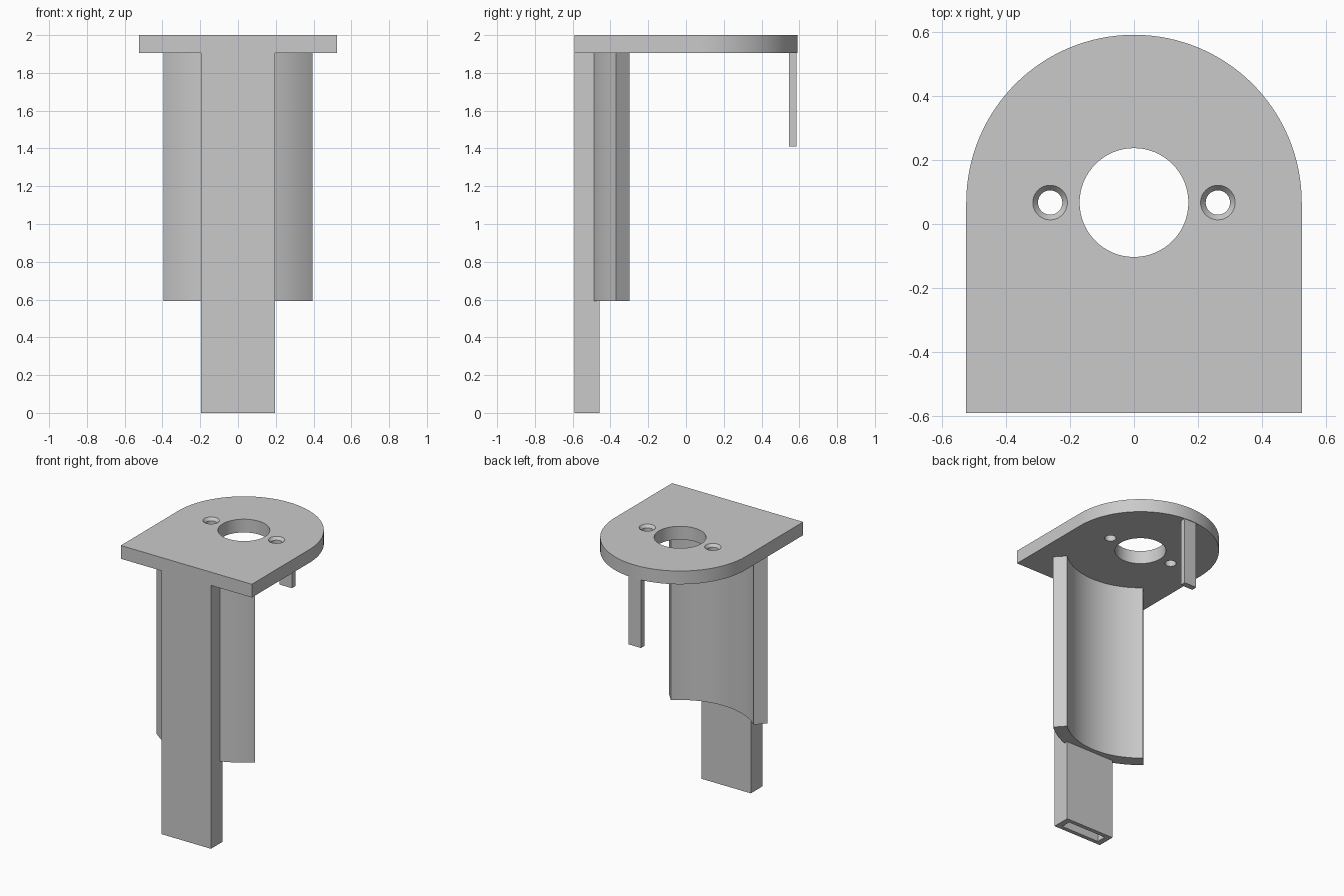
import bpy
import bmesh
import math

if "Cube" in bpy.data.objects:
    bpy.data.objects.remove(bpy.data.objects["Cube"], do_unlink=True)

GREY = (0.59, 0.59, 0.59, 1)
grey = bpy.data.materials.new("plain grey")
grey.use_nodes = True
grey.diffuse_color = GREY
grey.node_tree.nodes["Principled BSDF"].inputs["Base Color"].default_value = GREY

PLATE_LOW, TOP = 1.904, 2.0
HALF_W, FRONT = 0.524, -0.59
CENTRE_Y = 0.067


def add_object(name, bm):
    bmesh.ops.recalc_face_normals(bm, faces=bm.faces)
    mesh = bpy.data.meshes.new(name)
    bm.to_mesh(mesh)
    bm.free()
    mesh.materials.append(grey)
    obj = bpy.data.objects.new(name, mesh)
    bpy.context.collection.objects.link(obj)
    return obj


def extrude_outline(name, points, z0, z1):
    bm = bmesh.new()
    face = bm.faces.new([bm.verts.new((x, y, z0)) for x, y in points])
    result = bmesh.ops.extrude_face_region(bm, geom=[face])
    top = [v for v in result["geom"] if isinstance(v, bmesh.types.BMVert)]
    bmesh.ops.translate(bm, verts=top, vec=(0, 0, z1 - z0))
    return add_object(name, bm)


def box(name, x, y0, y1, z0, z1):
    return extrude_outline(name, [(-x, y0), (x, y0), (x, y1), (-x, y1)], z0, z1)


def round_cutter(x, r_low, r_high, z0, z1):
    bm = bmesh.new()
    bmesh.ops.create_cone(bm, cap_ends=True, segments=64, radius1=r_low,
                          radius2=r_high, depth=z1 - z0)
    bmesh.ops.translate(bm, verts=bm.verts, vec=(x, CENTRE_Y, (z0 + z1) / 2))
    return add_object("hole_cutter", bm)


def cut(obj, cutter):
    mod = obj.modifiers.new("cut", "BOOLEAN")
    mod.operation = "DIFFERENCE"
    mod.solver = "EXACT"
    mod.object = cutter
    bpy.context.view_layer.objects.active = obj
    bpy.ops.object.modifier_apply(modifier=mod.name)


def arc(radius, start, end, steps):
    return [(radius * math.cos(start + (end - start) * i / steps),
             CENTRE_Y + radius * math.sin(start + (end - start) * i / steps))
            for i in range(steps + 1)]


# Mounting plate: square front, round back, one bore and two countersunk holes
outline = [(-HALF_W, FRONT), (HALF_W, FRONT)] + arc(HALF_W, 0, math.pi, 64)
plate = extrude_outline("mounting_plate", outline, PLATE_LOW, TOP)
BELOW, ABOVE, SINK = PLATE_LOW - 0.1, TOP + 0.1, 0.02
SCREW_R, SINK_R = 0.038, 0.054
cutters = [round_cutter(0, 0.17, 0.17, BELOW, ABOVE)]
for x in (-0.262, 0.262):
    cutters.append(round_cutter(x, SCREW_R, SCREW_R, BELOW, ABOVE))
    cutters.append(round_cutter(x, SCREW_R, 2 * SINK_R - SCREW_R,
                                TOP - SINK, TOP + SINK))
for cutter in cutters:
    cut(plate, cutter)

# Curved shell around the bore axis, with radial end faces
OUTER, INNER = 0.588, 0.494
half = math.asin(0.394 / OUTER)
left, right = -math.pi / 2 + half, -math.pi / 2 - half
shell = extrude_outline("curved_shell",
                        arc(OUTER, right, left, 40) + arc(INNER, left, right, 40),
                        0.593, PLATE_LOW)

# Hollow column, open at the bottom
column = box("hollow_column", 0.197, FRONT, -0.459, 0, PLATE_LOW)
slot = box("slot_cutter", 0.155, -0.56, -0.489, -0.1, PLATE_LOW - 0.002)
cut(column, slot)
cut(shell, slot)
cutters.append(slot)

# Small tab hanging below the back edge
tab = box("rear_tab", 0.05, 0.545, 0.586, 1.411, PLATE_LOW)

for cutter in cutters:
    bpy.data.objects.remove(cutter, do_unlink=True)

# Smooth the curves and keep the edges sharp
bpy.ops.object.select_all(action="DESELECT")
for obj in (plate, shell, column, tab):
    obj.select_set(True)
bpy.context.view_layer.objects.active = plate
bpy.ops.object.shade_smooth_by_angle(angle=math.radians(30))
